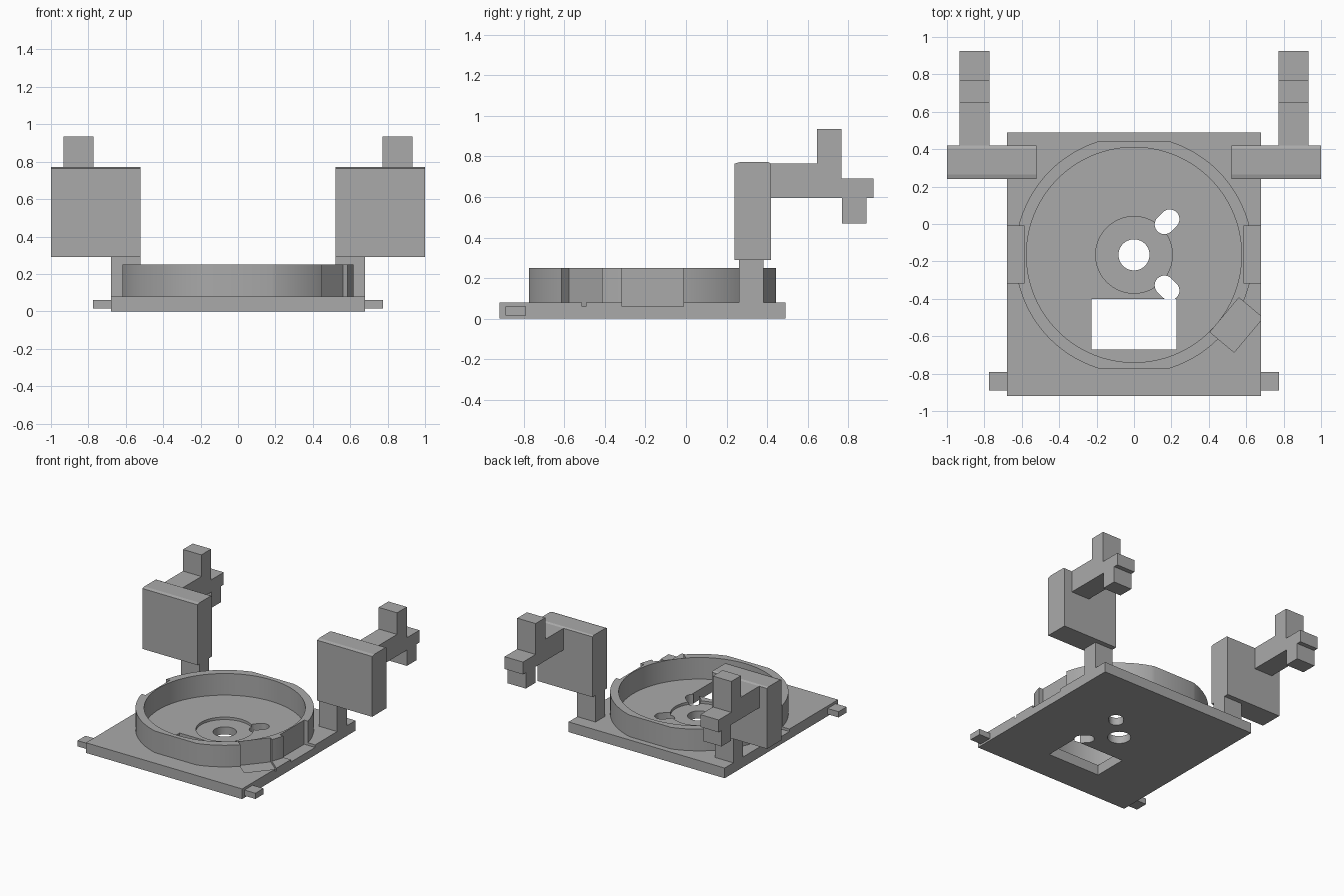
import bpy, bmesh, math
from mathutils import Matrix, Vector

cube = bpy.data.objects.get("Cube")
if cube:
    bpy.data.objects.remove(cube, do_unlink=True)

grey = bpy.data.materials.new("mid grey")
grey.use_nodes = True
colour = (0.4, 0.4, 0.4, 1)
grey.diffuse_color = colour
grey.node_tree.nodes["Principled BSDF"].inputs["Base Color"].default_value = colour

CENTRE_Y = -0.165


def prism(name, points, low, high, place=None):
    """Extrude a flat outline from low to high, then place it."""
    bm = bmesh.new()
    face = bm.faces.new([bm.verts.new((x, y, low)) for x, y in points])
    grown = bmesh.ops.extrude_face_region(bm, geom=[face])
    verts = [g for g in grown["geom"] if isinstance(g, bmesh.types.BMVert)]
    bmesh.ops.translate(bm, verts=verts, vec=(0, 0, high - low))
    if place:
        bm.transform(place)
    bmesh.ops.recalc_face_normals(bm, faces=bm.faces)
    mesh = bpy.data.meshes.new(name)
    bm.to_mesh(mesh)
    bm.free()
    obj = bpy.data.objects.new(name, mesh)
    bpy.context.collection.objects.link(obj)
    mesh.materials.append(grey)
    return obj


def box(name, x, y, z, place=None):
    corners = [(x[0], y[0]), (x[1], y[0]), (x[1], y[1]), (x[0], y[1])]
    return prism(name, corners, z[0], z[1], place)


def circle(radius, count=128):
    turns = [2 * math.pi * i / count for i in range(count)]
    return [(radius * math.cos(t), radius * math.sin(t)) for t in turns]


def combine(target, tool, operation):
    """Apply a boolean and throw the tool away."""
    mod = target.modifiers.new("shape", "BOOLEAN")
    mod.object, mod.operation, mod.solver = tool, operation, "EXACT"
    bpy.context.view_layer.objects.active = target
    bpy.ops.object.modifier_apply(modifier=mod.name)
    bpy.data.objects.remove(tool, do_unlink=True)


hub = Matrix.Translation((0, CENTRE_Y, 0))

# Base plate with the circular wall, flattened at front and back
base = box("base_plate", (-0.68, 0.68), (-0.92, 0.49), (0, 0.08))
outer = []
half_flat = math.acos(0.61 / 0.636)
for side in (0, math.pi):
    start, end = side - math.pi / 2 + half_flat, side + math.pi / 2 - half_flat
    for i in range(65):
        t = start + (end - start) * i / 64
        outer.append((0.636 * math.cos(t), 0.636 * math.sin(t)))
wall = prism("wall", outer, 0.04, 0.25, hub)
combine(wall, prism("bowl", circle(0.575), 0, 0.4, hub), "DIFFERENCE")
combine(base, wall, "UNION")

# Shallow round recess and centre hole
combine(base, prism("recess", circle(0.205), 0.06, 0.2, hub), "DIFFERENCE")
combine(base, prism("centre_hole", circle(0.083, 64), -0.1, 0.2, hub), "DIFFERENCE")

# Four diagonal screw slots
slot = [(x + math.copysign(0.02, x), y) for x, y in circle(0.052, 48)]
for i in range(4):
    place = hub @ Matrix.Rotation(math.pi / 4 + i * math.pi / 2, 4, "Z") @ Matrix.Translation((0.25, 0, 0))
    combine(base, prism("slot", slot, -0.1, 0.2, place), "DIFFERENCE")

# Rectangular window
combine(base, box("window", (-0.227, 0.227), (-0.67, -0.402), (-0.1, 0.2)), "DIFFERENCE")

# Notches at the sides and the two front corners
for x in ((0.585, 0.8), (-0.8, -0.585)):
    combine(base, box("notch", x, (-0.315, -0.012), (0.06, 0.4)), "DIFFERENCE")
for x, y, angle, depth in ((-0.553, -0.516, 212, 0.145), (0.548, -0.54, -40, 0.168)):
    place = Matrix.Translation((x, y, 0)) @ Matrix.Rotation(math.radians(angle), 4, "Z")
    combine(base, box("notch", (-depth / 2, depth / 2), (-0.12, 0.12), (0.06, 0.4), place), "DIFFERENCE")

bpy.ops.object.select_all(action="DESELECT")
base.select_set(True)
bpy.context.view_layer.objects.active = base
bpy.ops.object.shade_smooth_by_angle(angle=math.radians(20))

# Side profiles (y, z) of the mounting block and the hooked arm
block = [(0.24, 0.29), (0.42, 0.29), (0.42, 0.765), (0.405, 0.772), (0.265, 0.772), (0.24, 0.765)]
arm = [(0.41, 0.595), (0.77, 0.595), (0.77, 0.47), (0.89, 0.47), (0.89, 0.595), (0.925, 0.595),
       (0.925, 0.692), (0.768, 0.692), (0.768, 0.935), (0.647, 0.935), (0.647, 0.765), (0.41, 0.765)]
upright = Matrix(((0, 0, 1, 0), (1, 0, 0, 0), (0, 1, 0, 0), (0, 0, 0, 1)))

# Mirrored tabs, posts, blocks and arms
for name, sign in (("left", 1), ("right", -1)):
    def span(a, b):
        return sorted((a * sign, b * sign))
    box(name + "_tab", span(0.67, 0.775), (-0.89, -0.79), (0.015, 0.06))
    box(name + "_post", span(0.52, 0.68), (0.262, 0.382), (0.07, 0.3))
    prism(name + "_block", block, *span(0.52, 1.0), upright)
    prism(name + "_arm", arm, *span(0.772, 0.932), upright)
